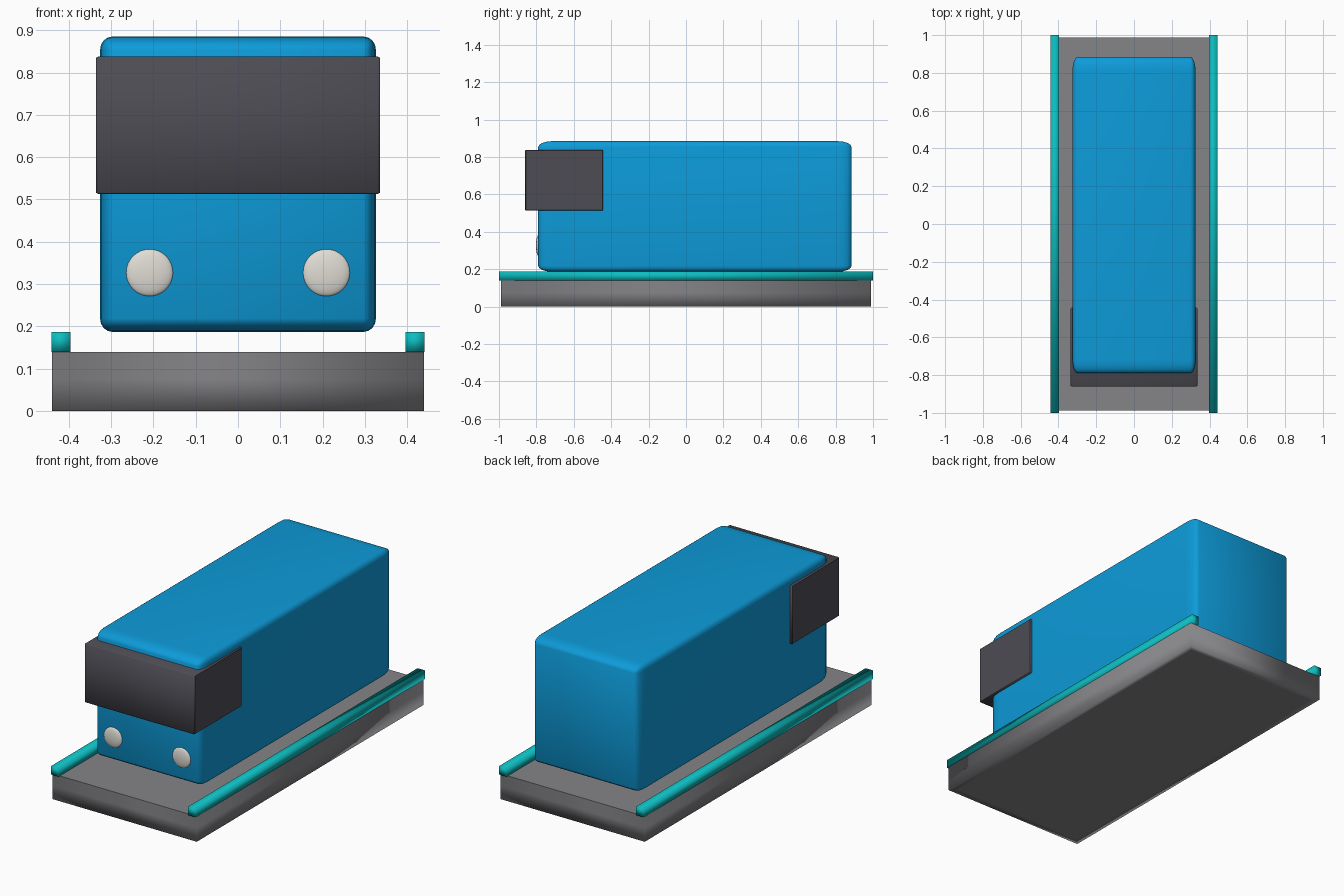
import bpy, bmesh
from mathutils import Matrix, Vector

if "Cube" in bpy.data.objects:
    bpy.data.objects.remove(bpy.data.objects["Cube"])


def material(name, rgb):
    m = bpy.data.materials.new(name)
    m.diffuse_color = (*rgb, 1)
    m.use_nodes = True
    m.node_tree.nodes["Principled BSDF"].inputs["Base Color"].default_value = m.diffuse_color
    return m


BLUE = material("bright blue", (0.004, 0.33, 0.70))
DARK = material("charcoal", (0.075, 0.072, 0.088))
GREY = material("mid grey", (0.235, 0.235, 0.25))
TEAL = material("teal", (0.004, 0.50, 0.52))
CREAM = material("warm white", (0.74, 0.72, 0.66))


def finish(name, bm, mat, angle=None):
    mesh = bpy.data.meshes.new(name)
    bmesh.ops.recalc_face_normals(bm, faces=bm.faces)
    for f in bm.faces:
        f.smooth = True
    bm.to_mesh(mesh)
    bm.free()
    mesh.materials.append(mat)
    ob = bpy.data.objects.new(name, mesh)
    bpy.context.collection.objects.link(ob)
    if angle is not None:
        bpy.ops.object.select_all(action='DESELECT')
        ob.select_set(True)
        bpy.context.view_layer.objects.active = ob
        bpy.ops.object.shade_smooth_by_angle(angle=angle)
    return ob


def box(lo, hi, bevel=0, segments=1):
    """Box between two corners; the bevel is a share of each side length."""
    bm = bmesh.new()
    bmesh.ops.create_cube(bm, size=1)
    if bevel:
        bmesh.ops.bevel(bm, geom=bm.edges[:], offset=bevel, segments=segments,
                        profile=0.5, affect='EDGES')
    lo, hi = Vector(lo), Vector(hi)
    bm.transform(Matrix.Translation((lo + hi) / 2) @ Matrix.Diagonal((*(hi - lo), 1)))
    return bm


# Base slab: crisp top half, softly shaded lower half
bm = box((-0.44, -0.988, 0), (0.44, 0.988, 0.14))
bmesh.ops.bisect_plane(bm, geom=bm.verts[:] + bm.edges[:] + bm.faces[:],
                       plane_co=(0, 0, 0.075), plane_no=(0, 0, 1))
bottom = [f for f in bm.faces if f.calc_center_median().z < 0.001]
bmesh.ops.inset_region(bm, faces=bottom, thickness=0.05)
for e in bm.edges:
    if all(v.co.z > 0.139 for v in e.verts):
        e.smooth = False
finish("base_slab", bm, GREY)

# Body with rounded edges
finish("body", box((-0.326, -0.79, 0.187), (0.326, 0.885, 0.885), 0.045, 4), BLUE, 0.7)

# Wraparound windscreen block
finish("windscreen", box((-0.336, -0.86, 0.513), (0.336, -0.443, 0.838), 0.01), DARK, 0.9)

# Side rails and headlights, one per side
for side, s in (("left", -1), ("right", 1)):
    xs = sorted((s * 0.396, s * 0.441))
    finish(side + "_rail", box((xs[0], -1, 0.14), (xs[1], 1, 0.187)), TEAL)

    bm = bmesh.new()
    bmesh.ops.create_uvsphere(bm, u_segments=32, v_segments=16, radius=0.056)
    bm.transform(Matrix.Translation((s * 0.209, -0.788, 0.327)) @ Matrix.Diagonal((1, 0.25, 1, 1)))
    finish(side + "_headlight", bm, CREAM)
